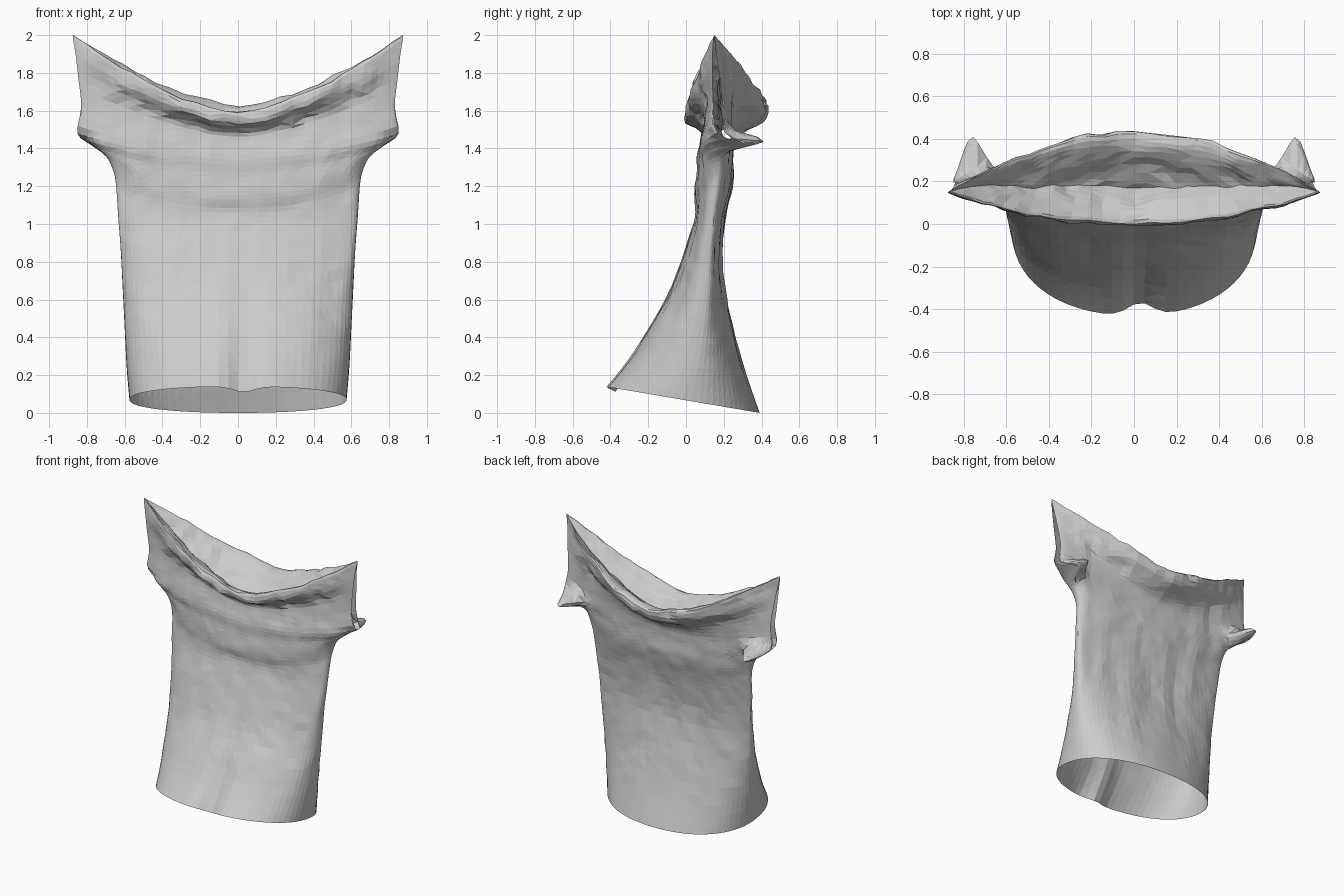
import bpy, bmesh, math
from mathutils import Vector, noise

if "Cube" in bpy.data.objects:
    bpy.data.objects.remove(bpy.data.objects["Cube"], do_unlink=True)

cloth = bpy.data.materials.new("pale grey cloth")
cloth.use_nodes = True
grey = (0.6, 0.6, 0.6, 1)
cloth.diffuse_color = grey
cloth.node_tree.nodes["Principled BSDF"].inputs["Base Color"].default_value = grey

# Side edge of each level, hem to neck flap: x, y, z, half gap of the sleeve opening
EDGE = [
    (.575, -.02, .07, 0), (.59, .03, .25, 0), (.6, .07, .45, 0),
    (.61, .1, .65, 0), (.62, .12, .85, 0), (.635, .14, 1.05, 0),
    (.645, .16, 1.2, 0), (.66, .17, 1.28, 0), (.7, .17, 1.36, 0),
    (.78, .17, 1.42, 0), (.85, .17, 1.48, .02), (.83, .17, 1.62, .025),
    (.845, .16, 1.77, .02), (.86, .15, 1.9, .01), (.875, .15, 2, 0),
    (.84, .16, 1.96, 0), (.8, .17, 1.92, 0), (.74, .18, 1.85, 0),
]
# Centre line of each panel: y, z
FRONT = [
    (-.43, .14), (-.31, .28), (-.2, .45), (-.1, .62), (-.03, .8), (.03, .97),
    (.05, 1.06), (.045, 1.13), (.05, 1.2), (.06, 1.27), (.06, 1.34), (.08, 1.42),
    (.08, 1.48), (-.005, 1.53), (0, 1.59), (.06, 1.57), (.12, 1.53), (.19, 1.45),
]
BACK = [
    (.39, 0), (.32, .2), (.26, .4), (.215, .6), (.19, .8), (.2, .98),
    (.22, 1.1), (.24, 1.18), (.25, 1.24), (.25, 1.3), (.25, 1.37), (.26, 1.43),
    (.3, 1.48), (.41, 1.54), (.43, 1.61), (.37, 1.62), (.28, 1.55), (.17, 1.47),
]
COLS, STEPS = 36, 3


def smooth_rows(rows):
    """Catmull-Rom resampling of a table of levels."""
    out = []
    last = len(rows) - 1
    for i in range(last):
        quad = [rows[min(max(i + k, 0), last)] for k in (-1, 0, 1, 2)]
        for step in range(STEPS):
            t = step / STEPS
            out.append([b + t * (c - a) / 2
                        + t * t * (2 * a - 5 * b + 4 * c - d) / 2
                        + t ** 3 * (3 * b - a - 3 * c + d) / 2
                        for a, b, c, d in zip(*quad)])
    return out + [list(rows[-1])]


def gauss(value, centre, width):
    return math.exp(-((value - centre) / width) ** 2)


def ramp(value, start, end):
    return min(max((value - start) / (end - start), 0), 1)


def arch(s, power, sharpness):
    return max(1 - abs(s) ** power, 0) ** sharpness


def panel_point(s, level, edge, centre, side):
    ex, ey, ez, gap = edge
    cy, cz = centre
    # Depth stays rounded up to the neck roll; height sags like a swag
    roll = ramp(level, 0.62, 0.78)
    sag = ramp(level, 0.25, 0.65)
    depth = arch(s, 2.2 - 0.2 * roll, 0.45 + 0.55 * roll)
    drop = arch(s, 2.2 - 0.65 * sag, 0.45 + 0.55 * sag)
    ey += side * gap
    x = ex * s
    y = ey + (cy - ey) * depth
    z = ez + (cz - ez) * drop
    # Pinched fold at the front hem, fading upward
    if side < 0:
        pinch = gauss(x, 0.03, 0.08) * math.exp(-max(z - 0.1, 0) * 4)
        y += 0.07 * pinch
        z -= 0.035 * pinch
    # Crumpled sleeve corner pushed backward under the arm
    lobe = gauss(abs(x), 0.76, 0.07) * gauss(z, 1.44, 0.045)
    y += 0.2 * lobe * (1 if side > 0 else abs(s) ** 30)
    # Creases: long vertical folds and small ripples, none at the seams
    fade = min(drop * 3, 1) * min(level * 8, 1)
    y += 0.012 * fade * noise.noise(Vector((x * 7, side * 5, z * 2)))
    crumple = 0.018 if level > 0.7 else 0.006
    ripple = noise.noise_vector(Vector((x * 11, y * 11 + side, z * 11)))
    return Vector((x, y, z)) + ripple * crumple * fade


# Garment: front and back panels joined at the side seams and shoulders
bm = bmesh.new()
edges = smooth_rows(EDGE)
for side, table in ((-1, FRONT), (1, BACK)):
    grid = []
    centres = smooth_rows(table)
    for r, (edge, centre) in enumerate(zip(edges, centres)):
        level = r / (len(edges) - 1)
        row = []
        for c in range(COLS + 1):
            s = math.sin(math.pi * (c / COLS - 0.5))
            row.append(bm.verts.new(panel_point(s, level, edge, centre, side)))
        grid.append(row)
    for low, high in zip(grid, grid[1:]):
        for c in range(COLS):
            quad = [low[c], low[c + 1], high[c + 1], high[c]]
            bm.faces.new(quad if side < 0 else quad[::-1])
bmesh.ops.remove_doubles(bm, verts=bm.verts[:], dist=0.002)
bmesh.ops.triangulate(bm, faces=bm.faces[:])
for v in bm.verts:
    v.co.z = max(v.co.z, 0)

mesh = bpy.data.meshes.new("draped_shirt")
bm.to_mesh(mesh)
bm.free()
mesh.materials.append(cloth)
shirt = bpy.data.objects.new("draped_shirt", mesh)
bpy.context.collection.objects.link(shirt)
